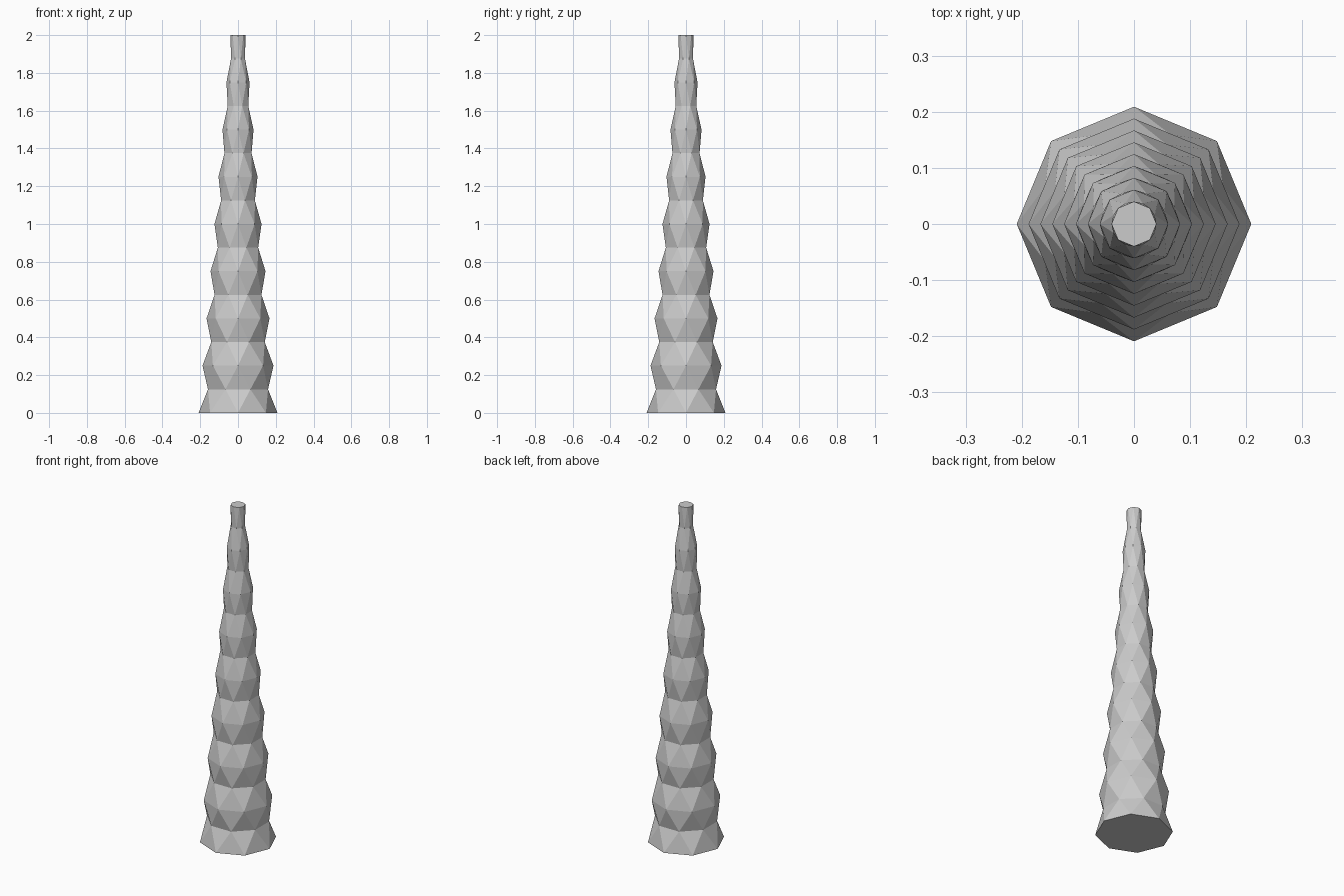
import bpy, bmesh
from math import cos, sin, pi

if "Cube" in bpy.data.objects:
    bpy.data.objects.remove(bpy.data.objects["Cube"])

SIDES, LEVELS, HEIGHT = 8, 16, 2.0


def ring_radius(i):
    """Wide rings on even levels, pinched rings between them."""
    if i % 2 == 0:
        return 0.209 + (0.04 - 0.209) * i / LEVELS
    return 0.172 + (0.040 - 0.172) * (i - 1) / (LEVELS - 2)


bm = bmesh.new()

# Stacked octagons, every other one turned by half a step
rings = []
for i in range(LEVELS + 1):
    r = ring_radius(i)
    rings.append([bm.verts.new((r * cos(2 * pi * (k + 0.5 * (i % 2)) / SIDES),
                                r * sin(2 * pi * (k + 0.5 * (i % 2)) / SIDES),
                                HEIGHT * i / LEVELS)) for k in range(SIDES)])

# Triangle bands between neighbouring rings
for i in range(LEVELS):
    a, b = rings[i], rings[i + 1]
    for k in range(SIDES):
        n = (k + 1) % SIDES
        if i % 2 == 0:
            bm.faces.new((a[k], a[n], b[k]))
            bm.faces.new((a[n], b[n], b[k]))
        else:
            bm.faces.new((a[k], b[n], b[k]))
            bm.faces.new((a[k], a[n], b[n]))

# Flat end caps
bm.faces.new(rings[0][::-1])
bm.faces.new(rings[-1])
bmesh.ops.recalc_face_normals(bm, faces=bm.faces)

mesh = bpy.data.meshes.new("faceted_trunk")
bm.to_mesh(mesh)
bm.free()
bpy.context.collection.objects.link(bpy.data.objects.new("faceted_trunk", mesh))
